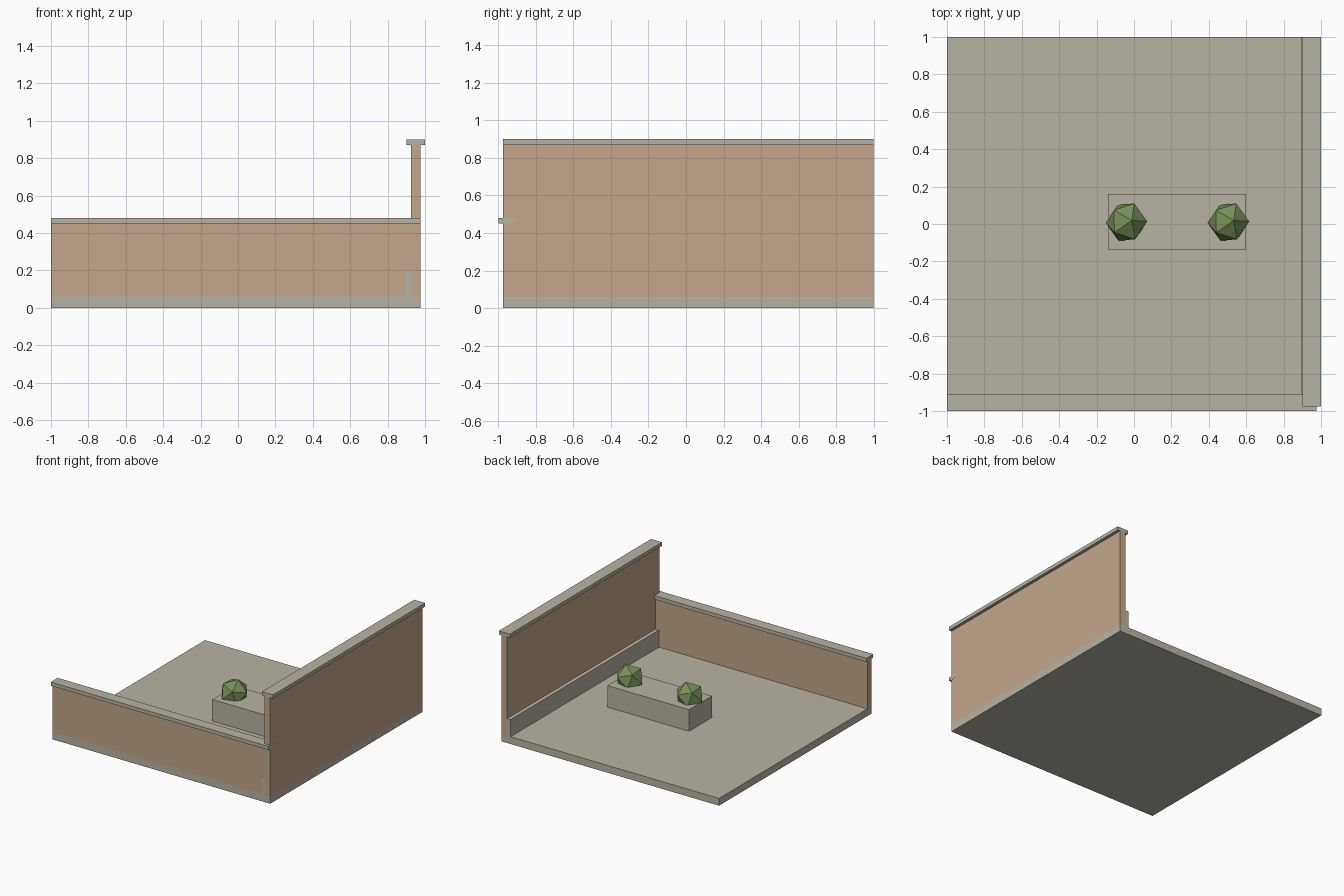
import bpy
from mathutils import Euler

if "Cube" in bpy.data.objects:
    bpy.data.objects.remove(bpy.data.objects["Cube"])


def material(name, rgb):
    m = bpy.data.materials.new(name)
    m.diffuse_color = (*rgb, 1)
    m.use_nodes = True
    m.node_tree.nodes["Principled BSDF"].inputs["Base Color"].default_value = m.diffuse_color
    return m


STONE = material("stone", (0.48, 0.45, 0.37))
PLASTER = material("plaster", (0.55, 0.39, 0.26))
LEAF = material("leaf", (0.19, 0.28, 0.10))


def box(name, x, y, z, mat):
    """Axis-aligned box from (min, max) ranges."""
    ranges = (x, y, z)
    bpy.ops.mesh.primitive_cube_add(size=1, location=[(a + b) / 2 for a, b in ranges])
    ob = bpy.context.object
    ob.name = name
    ob.scale = [b - a for a, b in ranges]
    bpy.ops.object.transform_apply(location=False, rotation=False, scale=True)
    ob.data.materials.append(mat)
    return ob


E = 0.001  # keeps flush stone ends just proud of the plaster

# Floor slab
box("floor", (-1, 0.975), (-0.975, 1), (0, 0.06), STONE)

# Low front wall and tall side wall, each with an overhanging coping
box("front_wall", (-1, 0.925), (-0.975, -0.925), (0.06, 0.45), PLASTER)
box("front_coping", (-1, 0.975 + E), (-1, -0.91), (0.45, 0.48), STONE)
box("side_wall", (0.925, 0.975), (-0.975, 1), (0.06, 0.87), PLASTER)
box("side_coping", (0.90, 1), (-0.975, 1), (0.87, 0.90), STONE)

# Kerb along the foot of the side wall
box("side_kerb", (0.893, 0.933), (-0.975 - E, 1), (0.06, 0.20), STONE)

# Planter block with two faceted shrubs
box("planter", (-0.14, 0.60), (-0.135, 0.16), (0.06, 0.237), STONE)
for i, x in enumerate((-0.04, 0.505)):
    bpy.ops.mesh.primitive_ico_sphere_add(
        subdivisions=1, radius=0.113, location=(x, 0.01, 0.268),
        rotation=Euler((-0.08, 0.26, 0)))
    shrub = bpy.context.object
    shrub.name = f"shrub_{i + 1}"
    shrub.data.materials.append(LEAF)
